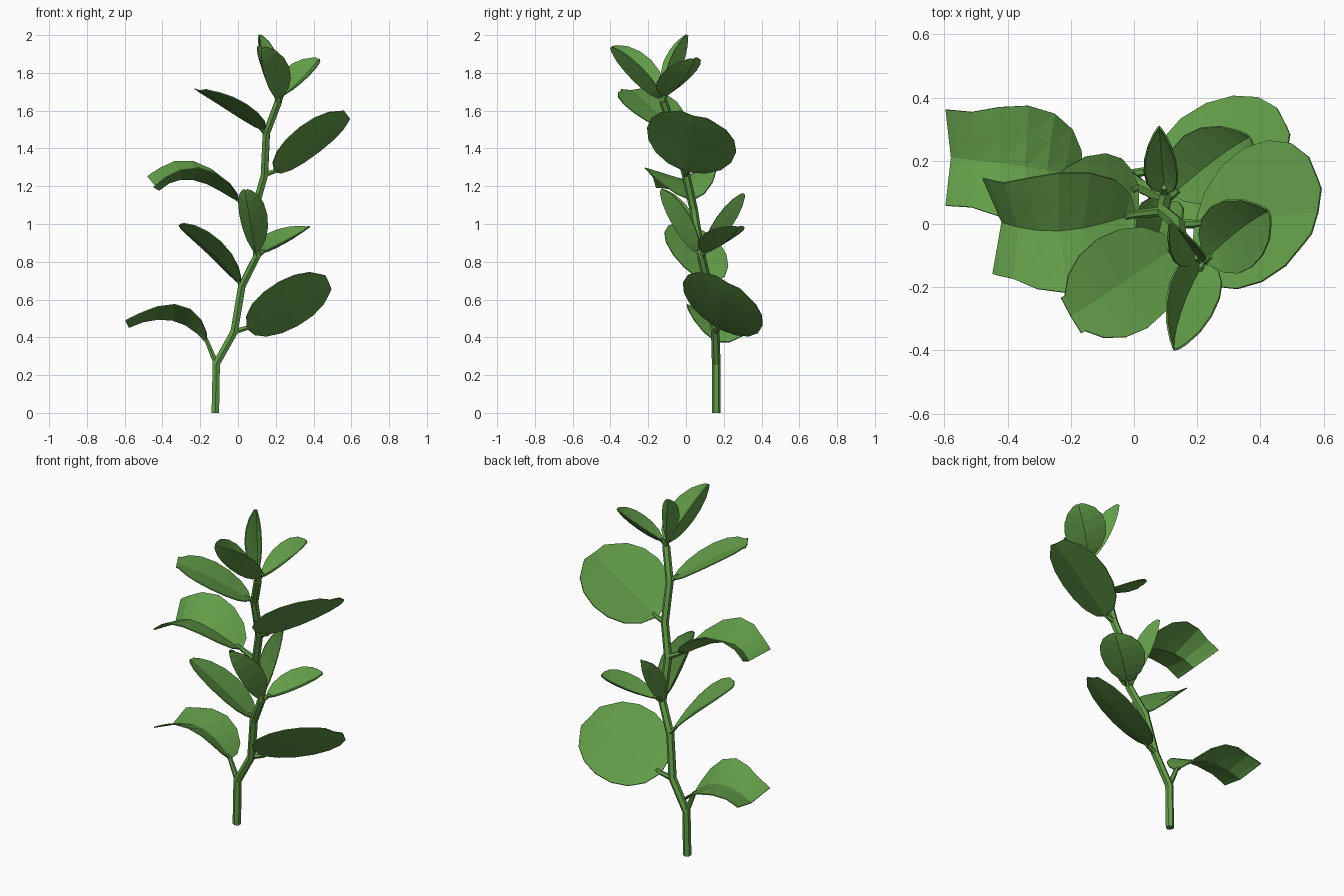
import bpy, bmesh, math
from mathutils import Vector

if "Cube" in bpy.data.objects:
    bpy.data.objects.remove(bpy.data.objects["Cube"])

green = bpy.data.materials.new("leaf green")
green.diffuse_color = (0.125, 0.34, 0.067, 1)
green.use_nodes = True
green.node_tree.nodes["Principled BSDF"].inputs["Base Color"].default_value = green.diffuse_color


def tube(name, pts, radius, taper=1.0):
    """Low-poly tapering stalk along a path."""
    cu = bpy.data.curves.new(name, 'CURVE')
    cu.dimensions = '3D'
    cu.bevel_depth = radius
    cu.bevel_resolution = 1
    cu.use_fill_caps = True
    sp = cu.splines.new('POLY')
    sp.points.add(len(pts) - 1)
    for i, p in enumerate(pts):
        sp.points[i].co = (*p, 1)
        sp.points[i].radius = 1 + (taper - 1) * i / (len(pts) - 1)
    ob = bpy.data.objects.new(name, cu)
    bpy.context.collection.objects.link(ob)
    bpy.ops.object.select_all(action='DESELECT')
    ob.select_set(True)
    bpy.context.view_layer.objects.active = ob
    bpy.ops.object.convert(target='MESH')
    ob = bpy.context.object
    ob.data.materials.clear()
    ob.data.materials.append(green)
    for f in ob.data.polygons:
        f.use_smooth = False


def leaf(name, node, base, mid, tip, side, cup=0.02, power=0.5, blunt=0.12, side_tip=None):
    """Oval blade on a bent midrib; side is the half-width vector, which may twist to side_tip."""
    tube(name + "_stalk", [node, base, Vector(base).lerp(Vector(mid), 0.12)], 0.016, 0.6)
    b, m, t, s0 = map(Vector, (base, mid, tip, side))
    s1 = Vector(side_tip or side)
    rows, cols = 9, 5
    bm = bmesh.new()
    grid = []
    for i in range(rows):
        u = (1 - math.cos(math.pi * i / (rows - 1))) / 2
        p = b * (1 - u) * (1 - 2 * u) + m * 4 * u * (1 - u) + t * u * (2 * u - 1)
        d = b * (4 * u - 3) + m * (4 - 8 * u) + t * (4 * u - 1)
        s = s0.lerp(s1, u)
        n = s.cross(d).normalized()
        if n.z < 0:
            n = -n
        w = max(4 * u * (1 - u), 0) ** power
        w = max(w, blunt if u > 0.5 else 0.08)
        row = []
        for j in range(cols):
            k = -1 + 2 * j / (cols - 1)
            row.append(bm.verts.new(p + s * w * k + n * cup * w * (abs(k) - 0.5)))
        grid.append(row)
    for i in range(rows - 1):
        for j in range(cols - 1):
            bm.faces.new((grid[i][j], grid[i][j + 1], grid[i + 1][j + 1], grid[i + 1][j]))
    bmesh.ops.triangulate(bm, faces=bm.faces[:])
    bmesh.ops.recalc_face_normals(bm, faces=bm.faces[:])
    me = bpy.data.meshes.new(name)
    bm.to_mesh(me)
    bm.free()
    me.materials.append(green)
    ob = bpy.data.objects.new(name, me)
    bpy.context.collection.objects.link(ob)
    mod = ob.modifiers.new("thickness", 'SOLIDIFY')
    mod.thickness = 0.006
    mod.offset = 0


# Main stem, bending at each node
n1, n2, n3, n4 = (-0.115, 0.16, 0.26), (-0.02, 0.155, 0.43), (0.02, 0.12, 0.67), (0.1, 0.08, 0.83)
n5, n6, n7, n8 = (0.09, 0.04, 1.08), (0.14, 0, 1.26), (0.15, -0.06, 1.48), (0.215, -0.12, 1.65)
tube("stem", [(-0.12, 0.16, 0), n1, n2, n3, n4, n5, n6, n7, n8], 0.023, 0.95)

# Lower tier of leaves
leaf("lower_left_arched_leaf", n1, (-0.165, 0.16, 0.38), (-0.34, 0.185, 0.515),
     (-0.587, 0.21, 0.47), (0, 0.18, -0.07), 0.05, 0.5, 0.8, (0, 0.19, 0))
leaf("lower_right_broad_leaf", n2, (0.05, 0.17, 0.45), (0.27, 0.19, 0.57),
     (0.48, 0.22, 0.69), (0.05, 0.21, -0.115), 0.02, 0.45, 0.3)
leaf("lower_left_upper_leaf", n3, (0.01, 0.115, 0.69), (-0.13, 0.05, 0.86),
     (-0.31, 0.0, 0.995), (-0.03, 0.16, -0.035), 0.03, 0.55)
leaf("lower_front_leaf", n4, (0.097, 0.065, 0.85), (0.075, -0.02, 1.02),
     (0.04, -0.13, 1.18), (0.072, -0.01, 0.0), 0.11, 0.6)
leaf("lower_right_small_leaf", n4, (0.125, 0.095, 0.85), (0.245, 0.195, 0.925),
     (0.365, 0.275, 0.985), (-0.08, 0.09, 0.0), 0.05, 0.6)
leaf("lower_back_leaf", n4, (0.097, 0.105, 0.87), (0.085, 0.2, 1.01),
     (0.08, 0.305, 1.16), (0.052, 0, 0), 0.09, 0.6)

# Upper tier of leaves
leaf("upper_left_arched_leaf", n5, (0.0, 0.03, 1.13), (-0.23, -0.025, 1.275),
     (-0.44, 0.0, 1.2), (-0.01, 0.19, 0.0), 0.08, 0.5, 0.8, (-0.02, 0.19, 0.035))
leaf("upper_right_broad_leaf", n6, (0.195, 0.0, 1.28), (0.385, 0.025, 1.435),
     (0.58, 0.04, 1.575), (0.05, 0.235, -0.065), 0.03, 0.45, 0.3)
leaf("upper_left_upper_leaf", n7, (0.13, -0.075, 1.5), (-0.04, -0.19, 1.63),
     (-0.20, -0.29, 1.71), (-0.08, 0.14, 0.005), 0.02, 0.5, 0.4)
leaf("top_front_leaf", n8, (0.215, -0.13, 1.67), (0.17, -0.245, 1.805),
     (0.13, -0.395, 1.935), (0.078, -0.025, -0.02), 0.12, 0.6)
leaf("top_right_leaf", n8, (0.23, -0.11, 1.68), (0.32, -0.03, 1.78),
     (0.425, 0.04, 1.875), (-0.065, 0.095, 0.015), 0.05, 0.6)
leaf("top_back_leaf", n8, (0.2, -0.11, 1.69), (0.16, -0.065, 1.84),
     (0.115, 0.005, 2.0), (0.045, 0.015, 0), 0.09, 0.7)
